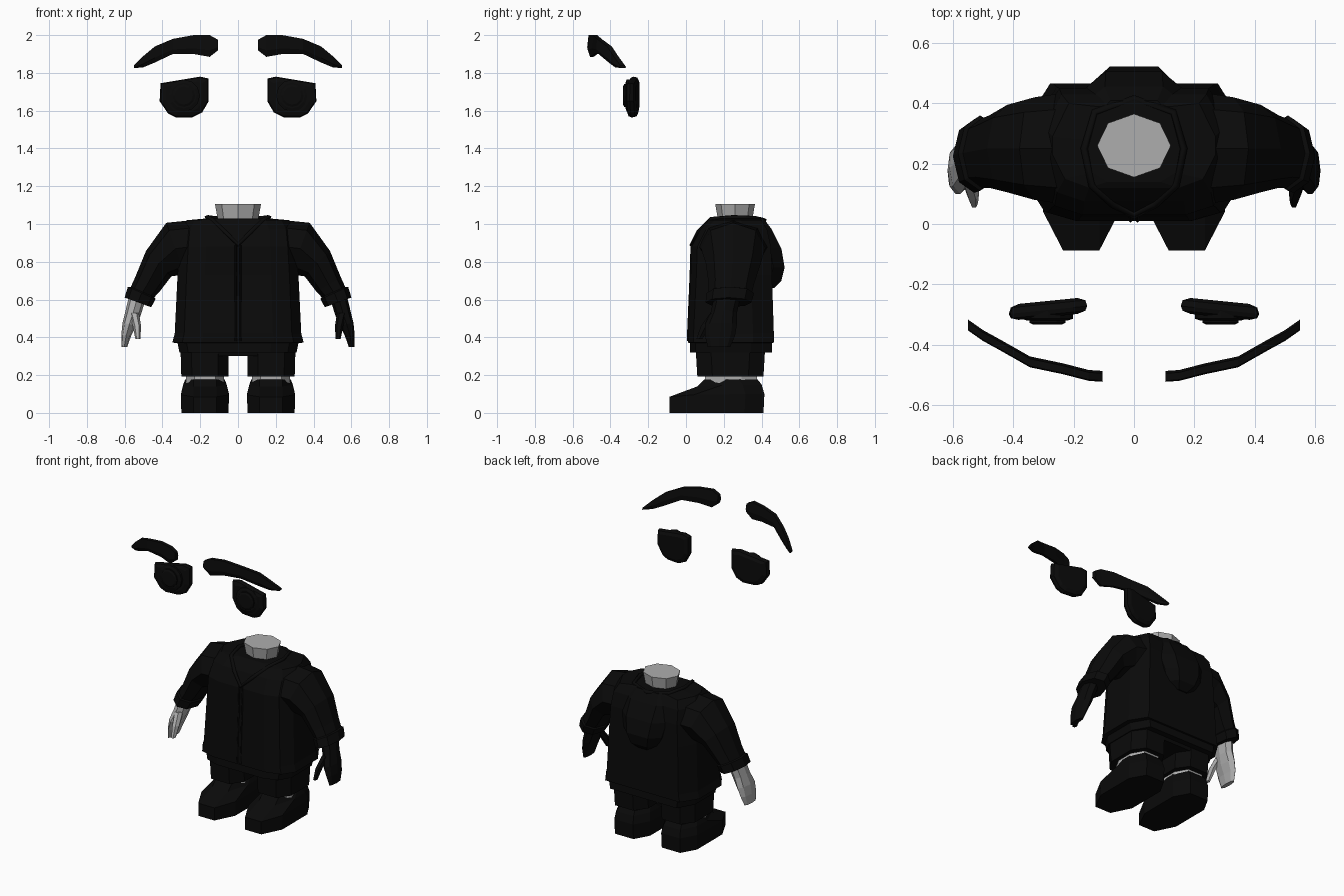
import bpy, bmesh, math
from mathutils import Vector

if "Cube" in bpy.data.objects:
    bpy.data.objects.remove(bpy.data.objects["Cube"])


def material(name, rgb):
    m = bpy.data.materials.new(name)
    m.diffuse_color = (*rgb, 1)
    m.use_nodes = True
    m.node_tree.nodes["Principled BSDF"].inputs["Base Color"].default_value = m.diffuse_color
    return m


BLACK = material("black_cloth", (0.003, 0.003, 0.003))
SKIN = material("grey_skin", (0.42, 0.42, 0.42))


def loft(name, rings, mat, side=1):
    """Skin a list of equal-length rings and cap both ends; side=-1 mirrors in x."""
    bm = bmesh.new()
    vs = [[bm.verts.new((p[0] * side, p[1], p[2])) for p in r] for r in rings]
    n = len(vs[0])
    for a, b in zip(vs, vs[1:]):
        for i in range(n):
            j = (i + 1) % n
            bm.faces.new((a[i], a[j], b[j], b[i]))
    bm.faces.new(vs[0][::-1])
    bm.faces.new(vs[-1])
    bmesh.ops.recalc_face_normals(bm, faces=bm.faces)
    me = bpy.data.meshes.new(name)
    bm.to_mesh(me)
    bm.free()
    me.materials.append(mat)
    ob = bpy.data.objects.new(name, me)
    bpy.context.collection.objects.link(ob)
    return ob


def oval(cx, cy, cz, rx, ry, n=8, turn=0.0):
    return [(cx + rx * math.cos(math.tau * (i + turn) / n),
             cy + ry * math.sin(math.tau * (i + turn) / n), cz) for i in range(n)]


def limb_ring(x, y, z, half, depth, tilt, n=8):
    """Ring across a limb in the xz plane; tilt is measured from vertical."""
    t = math.radians(tilt)
    return [(x + half * math.sin(t) * math.cos(a), y + depth * math.sin(a),
             z + half * math.cos(t) * math.cos(a))
            for a in (math.tau * (i + 0.5) / n for i in range(n))
            ] if n == 4 else [
            (x + half * math.sin(t) * math.cos(a), y + depth * math.sin(a),
             z + half * math.cos(t) * math.cos(a))
            for a in (math.tau * i / n for i in range(n))]


def tube(name, pts, radius, cyclic, mat):
    cu = bpy.data.curves.new(name, 'CURVE')
    cu.dimensions = '3D'
    cu.bevel_depth = radius
    cu.bevel_resolution = 0
    cu.use_fill_caps = True
    sp = cu.splines.new('POLY')
    sp.points.add(len(pts) - 1)
    for q, p in zip(sp.points, pts):
        q.co = (*p, 1)
    sp.use_cyclic_u = cyclic
    cu.materials.append(mat)
    ob = bpy.data.objects.new(name, cu)
    bpy.context.collection.objects.link(ob)


# Jacket body: chamfered cross-sections (height, half width, front y, back y)
def body_ring(z, w, f, b):
    half = [(0.55 * w, f), (0.85 * w, f + 0.03), (w, f + 0.11), (w, b - 0.11), (0.8 * w, b)]
    return [(x, y, z) for x, y in half] + [(-x, y, z) for x, y in half[::-1]]


loft("jacket_body", [body_ring(*r) for r in (
    (0.32, 0.31, 0.02, 0.455), (0.37, 0.32, 0.02, 0.455), (0.372, 0.348, 0.01, 0.465),
    (0.42, 0.335, 0.01, 0.465), (0.73, 0.32, 0.025, 0.455), (0.88, 0.31, 0.03, 0.45),
    (0.97, 0.30, 0.075, 0.43), (1.02, 0.27, 0.12, 0.40), (1.03, 0.16, 0.14, 0.39))], BLACK)

# Zip strips and neckline rim
for s in (-1, 1):
    tube("zip_edge", [(s * 0.012, 0.01, 0.38), (s * 0.012, 0.025, 0.73),
                      (s * 0.012, 0.03, 0.89)], 0.006, False, BLACK)
rim = [(0.07, 0.065, 0.96), (0.14, 0.13, 1.025), (0.165, 0.25, 1.035), (0.13, 0.37, 1.03)]
tube("neckline", [(0, 0.03, 0.89)] + rim + [(0, 0.415, 1.02)]
     + [(-x, y, z) for x, y, z in rim[::-1]], 0.013, True, BLACK)


# Hood hanging at the back (height, half width, back y)
def hood_ring(z, w, b):
    return [(w, 0.37, z), (w * 0.98, b - 0.06, z), (w * 0.55, b, z),
            (-w * 0.55, b, z), (-w * 0.98, b - 0.06, z), (-w, 0.37, z)]


loft("hood", [hood_ring(*r) for r in (
    (0.66, 0.06, 0.465), (0.70, 0.11, 0.505), (0.77, 0.145, 0.522), (0.87, 0.17, 0.505),
    (0.97, 0.175, 0.455), (1.03, 0.14, 0.41))], BLACK)

# Neck
loft("neck", [oval(0, 0.26, 0.98, 0.11, 0.09), oval(0, 0.26, 1.03, 0.108, 0.092),
              oval(0, 0.26, 1.105, 0.122, 0.105)], SKIN)

# Shorts crotch
loft("shorts_hips", [body_ring(0.30, 0.28, 0.06, 0.41), body_ring(0.36, 0.30, 0.04, 0.43)], BLACK)


# Shoe outline at one height: toe at the front, rounded heel
def shoe_ring(zt, zh, toe, heel, w):
    c = 0.175
    pts = [(-0.06, toe), (0.06, toe), (w, toe + 0.13), (w, heel - 0.10), (w * 0.55, heel),
           (-w * 0.55, heel), (-w, heel - 0.10), (-w, toe + 0.13)]
    return [(c + x, y, zt + (zh - zt) * min(1, (y - toe) / 0.18)) for x, y in pts]


# Eye outline and brow stations (x, y, bottom z, top z)
EYE = [(0.155, 1.77), (0.20, 1.78), (0.41, 1.745), (0.415, 1.65), (0.37, 1.585),
       (0.33, 1.565), (0.24, 1.565), (0.19, 1.59), (0.155, 1.65)]
BROW = [(0.105, -0.505, 1.92, 1.975), (0.15, -0.502, 1.885, 2.0), (0.235, -0.48, 1.90, 2.0),
        (0.345, -0.457, 1.90, 1.98), (0.44, -0.403, 1.855, 1.94), (0.50, -0.37, 1.83, 1.89),
        (0.55, -0.335, 1.825, 1.84)]


def eye_ring(scale, y):
    cx, cz = 0.285, 1.675
    return [(cx + (x - cx) * scale, y - 0.1 * (x - cx) * scale, cz + (z - cz) * scale)
            for x, z in EYE]


for s, tag in ((1, "left"), (-1, "right")):
    # Sleeve with flared cuff
    loft(tag + "_sleeve", [limb_ring(*r) for r in (
        (0.20, 0.25, 0.885, 0.14, 0.19, 0), (0.33, 0.25, 0.87, 0.145, 0.17, 20),
        (0.42, 0.25, 0.79, 0.095, 0.145, 45), (0.48, 0.24, 0.68, 0.075, 0.12, 58),
        (0.505, 0.235, 0.64, 0.068, 0.115, 66), (0.51, 0.235, 0.635, 0.08, 0.125, 66),
        (0.53, 0.225, 0.585, 0.075, 0.122, 70))], BLACK, s)

    # Hand: one side gloved, the other bare
    mat = BLACK if s == 1 else SKIN
    loft(tag + "_hand", [limb_ring(*r) for r in (
        (0.53, 0.22, 0.62, 0.045, 0.07, 72), (0.555, 0.20, 0.53, 0.042, 0.07, 72),
        (0.575, 0.185, 0.47, 0.037, 0.085, 80), (0.592, 0.18, 0.41, 0.026, 0.08, 85),
        (0.602, 0.175, 0.35, 0.016, 0.06, 90))], mat, s)
    loft(tag + "_thumb", [limb_ring(*r, 6) for r in (
        (0.55, 0.16, 0.53, 0.025, 0.035, 90), (0.535, 0.105, 0.46, 0.022, 0.03, 90),
        (0.53, 0.07, 0.39, 0.013, 0.018, 90))], mat, s)

    # Shorts leg, ankle and shoe
    def leg_ring(z, f, b, i, o):
        c, w = (i + o) / 2, (o - i) / 2
        pts = [(-0.55, f), (0.55, f), (1, f + 0.08), (1, b - 0.08), (0.55, b),
               (-0.55, b), (-1, b - 0.08), (-1, f + 0.08)]
        return [(c + x * w, y, z) for x, y in pts]

    loft(tag + "_shorts_leg", [leg_ring(0.192, 0.06, 0.41, 0.05, 0.30),
                               leg_ring(0.36, 0.05, 0.42, 0.05, 0.305)], BLACK, s)
    loft(tag + "_ankle", [leg_ring(0.12, 0.10, 0.375, 0.075, 0.275),
                          leg_ring(0.22, 0.10, 0.375, 0.075, 0.275)], SKIN, s)
    loft(tag + "_shoe", [shoe_ring(0, 0, -0.088, 0.41, 0.125),
                         shoe_ring(0.085, 0.10, -0.088, 0.415, 0.127),
                         shoe_ring(0.14, 0.15, 0.06, 0.40, 0.115),
                         shoe_ring(0.176, 0.176, 0.095, 0.38, 0.105)], BLACK, s)

    # Eye: rounded plate with a stepped, domed iris
    loft(tag + "_eye", [eye_ring(*r) for r in (
        (0.75, -0.255), (0.95, -0.265), (1.0, -0.285), (0.95, -0.30), (0.75, -0.308))], BLACK, s)
    for part, r, y in (("iris", 0.085, -0.32), ("pupil", 0.06, -0.333)):
        loft(tag + "_" + part, [[(x, yy, z) for x, z, _ in oval(0.287, 1.68, 0, rr, rr, 12)]
                                for rr, yy in ((r, -0.28), (r, y + 0.006), (r * 0.8, y))],
             BLACK, s)

    # Eyebrow: swept along its arch
    loft(tag + "_eyebrow", [[(x, y - 0.006, b), (x, y - 0.018, b + 0.3 * (t - b)),
                             (x, y - 0.014, t), (x, y + 0.01, t),
                             (x, y + 0.018, b + 0.4 * (t - b)), (x, y + 0.012, b)]
                            for x, y, b, t in BROW], BLACK, s)
